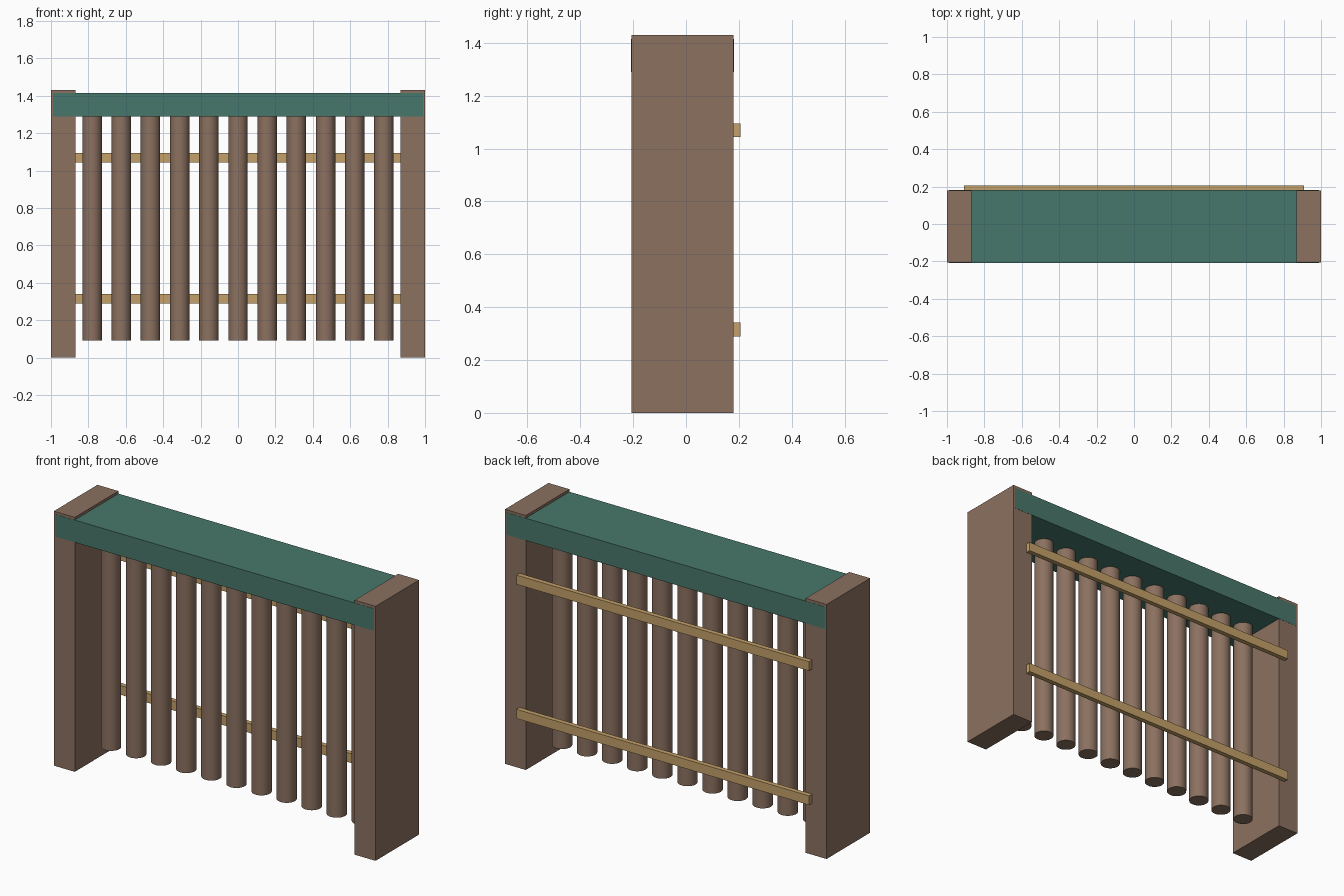
import bpy

cube = bpy.data.objects.get("Cube")
if cube:
    bpy.data.objects.remove(cube, do_unlink=True)


def material(name, rgb):
    mat = bpy.data.materials.new(name)
    mat.use_nodes = True
    color = (*rgb, 1)
    mat.diffuse_color = color
    mat.node_tree.nodes["Principled BSDF"].inputs["Base Color"].default_value = color
    return mat


brown = material("brown wood", (0.26, 0.165, 0.117))
green = material("green paint", (0.064, 0.185, 0.147))
tan = material("light wood", (0.55, 0.35, 0.138))


def box(name, low, high, mat):
    center = [(a + b) / 2 for a, b in zip(low, high)]
    bpy.ops.mesh.primitive_cube_add(size=1, location=center)
    obj = bpy.context.object
    obj.name = name
    obj.scale = [b - a for a, b in zip(low, high)]
    bpy.ops.object.transform_apply(location=False, rotation=False, scale=True)
    obj.data.materials.append(mat)
    return obj


FRONT, BACK = -0.207, 0.18
MIDDLE = (FRONT + BACK) / 2
BEAM_BOTTOM = 1.29

# Side posts
box("right_post", (-1, FRONT, 0), (-0.87, BACK, 1.43), brown)
box("left_post", (0.87, FRONT, 0), (1, BACK, 1.43), brown)

# Top beam, a hair proud of the posts so its faces stay clean
PROUD = 0.001
box("top_beam", (-0.99, FRONT - PROUD, BEAM_BOTTOM), (0.99, BACK + PROUD, 1.415), green)

# Back rails
for name, z in (("lower_rail", 0.289), ("upper_rail", 1.043)):
    box(name, (-0.91, BACK, z), (0.91, 0.207, z + 0.052), tan)

# Hanging round bars
BAR_COUNT, SPACING, BAR_BOTTOM = 11, 0.156, 0.092
BAR_TOP = BEAM_BOTTOM + 0.01
for i in range(BAR_COUNT):
    x = (i - (BAR_COUNT - 1) / 2) * SPACING
    bpy.ops.mesh.primitive_cylinder_add(
        vertices=32, radius=0.052, depth=BAR_TOP - BAR_BOTTOM,
        location=(x, MIDDLE, (BAR_TOP + BAR_BOTTOM) / 2))
    bar = bpy.context.object
    bar.name = f"round_bar_{i + 1}"
    bar.data.materials.append(brown)
    bpy.ops.object.shade_smooth_by_angle()
